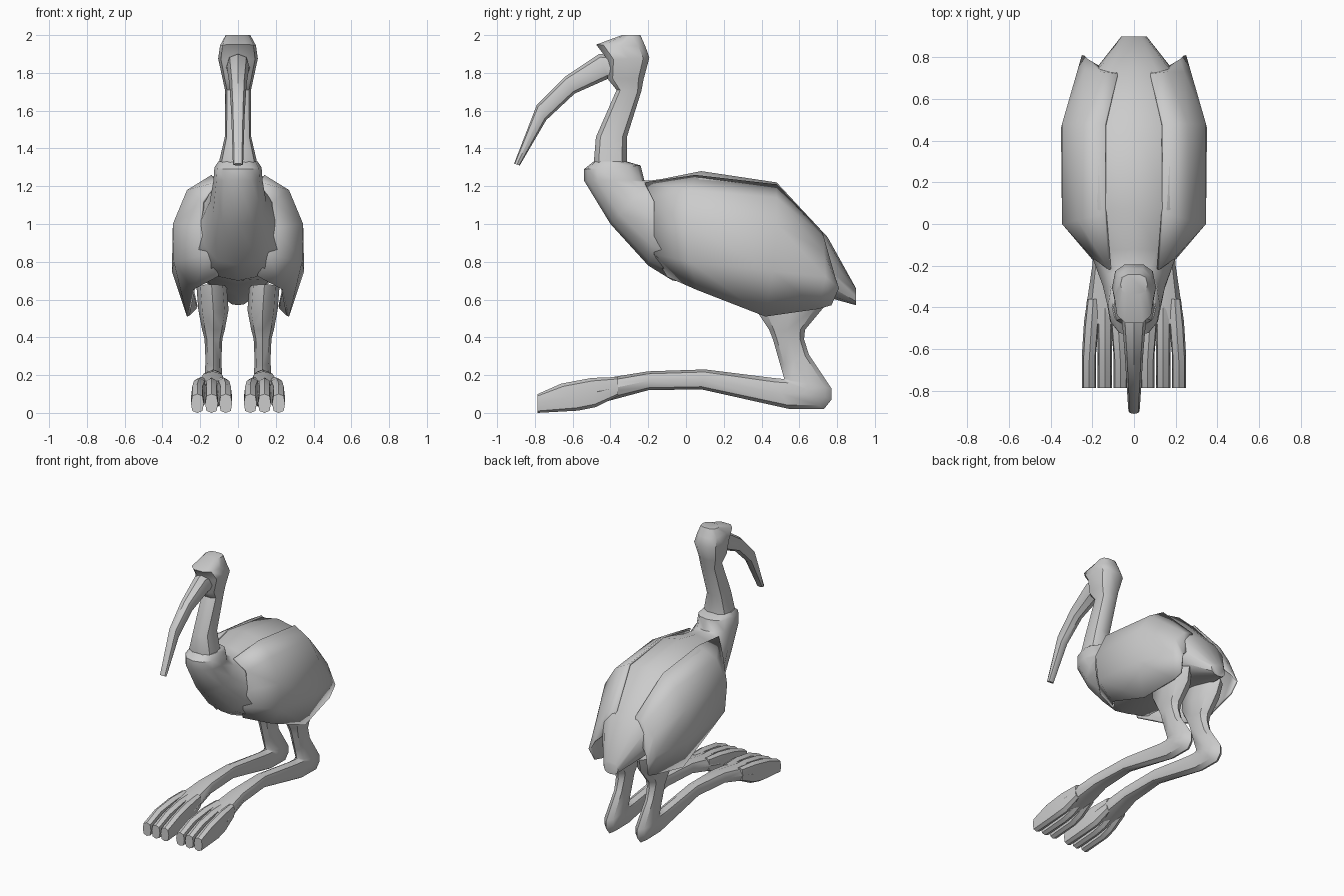
import bpy, bmesh, math
from mathutils import Vector


def finish(name, bm, angle=40, mirror=False, thickness=0):
    bmesh.ops.recalc_face_normals(bm, faces=bm.faces)
    me = bpy.data.meshes.new(name)
    bm.to_mesh(me)
    bm.free()
    ob = bpy.data.objects.new(name, me)
    bpy.context.collection.objects.link(ob)
    if thickness:
        s = ob.modifiers.new("thickness", 'SOLIDIFY')
        s.thickness = thickness
        s.offset = -1
    if mirror:
        m = ob.modifiers.new("mirror", 'MIRROR')
        m.use_axis[0] = True
    bpy.ops.object.select_all(action='DESELECT')
    ob.select_set(True)
    bpy.context.view_layer.objects.active = ob
    bpy.ops.object.shade_smooth_by_angle(angle=math.radians(angle))
    return ob


def loft(name, rings, sides=12, power=2.3, angle=40, mirror=False):
    """Each ring: (y, z) of one edge, (y, z) of the opposite edge, half width, optional x centre."""
    bm = bmesh.new()
    loops = []
    for r in rings:
        y1, z1, y2, z2, w = r[:5]
        cx = r[5] if len(r) > 5 else 0
        mid = Vector((cx, (y1 + y2) / 2, (z1 + z2) / 2))
        half = Vector((0, (y1 - y2) / 2, (z1 - z2) / 2))
        loop = []
        for i in range(sides):
            a = 2 * math.pi * i / sides
            c, s = math.cos(a), math.sin(a)
            c = math.copysign(abs(c) ** (2 / power), c)
            s = math.copysign(abs(s) ** (2 / power), s)
            loop.append(bm.verts.new(mid + half * s + Vector((w * c, 0, 0))))
        loops.append(loop)
    for a, b in zip(loops, loops[1:]):
        for i in range(sides):
            j = (i + 1) % sides
            bm.faces.new((a[i], a[j], b[j], b[i]))
    bm.faces.new(loops[0])
    bm.faces.new(loops[-1])
    return finish(name, bm, angle, mirror)


# Body: collar, chest, back, raised belly and tail
loft("body", [
    (-.31, 1.33, -.49, 1.33, .105),
    (-.24, 1.31, -.54, 1.29, .125),
    (-.22, 1.23, -.54, 1.23, .13),
    (-.19, 1.23, -.40, 1.00, .15),
    (-.12, 1.24, -.20, .78, .20),
    (.08, 1.28, -.07, .70, .30),
    (.48, 1.22, .40, .68, .32),
    (.75, .93, .72, .62, .19),
    (.90, .66, .90, .57, .06)])

# Folded wings hanging over the flanks, each a curved shell
wing = [
    [(.12, -.22, 1.22), (.19, -.17, 1.12), (.20, -.17, .98), (.16, -.17, .84), (.11, -.10, .72)],
    [(.14, .05, 1.26), (.27, .02, 1.18), (.345, .00, 1.0), (.34, .02, .80), (.24, .06, .65)],
    [(.14, .48, 1.21), (.26, .48, 1.14), (.345, .48, 1.0), (.35, .46, .75), (.27, .42, .51)],
    [(.08, .72, .96), (.16, .73, .93), (.24, .73, .85), (.27, .74, .72), (.23, .70, .55)],
    [(.10, .76, .85), (.17, .76, .76), (.22, .79, .72), (.25, .81, .66), (.23, .77, .57)]]
bm = bmesh.new()
grid = [[bm.verts.new(p) for p in row] for row in wing]
for a, b in zip(grid, grid[1:]):
    for i in range(4):
        bm.faces.new((a[i], b[i], b[i + 1], a[i + 1]))
ob = finish("wing", bm, 50, True, .015)
# make sure the shell faces outward so that it thickens inward
if sum(p.normal.x for p in ob.data.polygons) < 0:
    ob.data.flip_normals()

# Neck and head with the brow peak at the front
loft("neck_and_head", [
    (-.49, 1.30, -.31, 1.30, .10),
    (-.49, 1.34, -.31, 1.34, .098),
    (-.48, 1.46, -.31, 1.46, .07),
    (-.37, 1.71, -.235, 1.70, .068),
    (-.42, 1.77, -.22, 1.77, .082),
    (-.42, 1.87, -.19, 1.88, .105),
    (-.48, 1.95, -.21, 1.94, .095),
    (-.34, 2.00, -.24, 2.00, .065)], 10, 2.8)

# Long downcurved beak
loft("beak", [
    (-.38, 1.90, -.36, 1.74, .065),
    (-.46, 1.90, -.41, 1.77, .06),
    (-.64, 1.78, -.59, 1.69, .045),
    (-.79, 1.63, -.74, 1.55, .036),
    (-.91, 1.32, -.88, 1.31, .027)], 8)

# Legs: thigh, heel and the long foot
loft("leg", [
    (.38, .68, .76, .66, .08, .14),
    (.38, .53, .73, .56, .08, .13),
    (.44, .44, .63, .44, .06, .13),
    (.46, .39, .625, .39, .047, .13),
    (.50, .25, .65, .31, .042, .13),
    (.52, .18, .77, .13, .048, .13),
    (.518, .18, .77, .07, .05, .13),
    (.51, .18, .73, .02, .048, .13),
    (.46, .185, .55, .02, .045, .13),
    (.10, .23, .08, .125, .045, .13),
    (-.20, .22, -.20, .12, .065, .135),
    (-.48, .175, -.46, .05, .10, .14)], 8, 2.3, 45, True)

# Three toes on each foot
for k, label in enumerate(("inner", "middle", "outer")):
    x0, x1 = .14 + (k - 1) * .055, .14 + (k - 1) * .075
    loft(label + "_toe", [
        (-.36, .19, -.36, .09, .03, x0),
        (-.50, .185, -.48, .03, .036, (x0 + x1) / 2),
        (-.66, .155, -.57, .012, .034, x1),
        (-.785, .10, -.785, 0, .034, x1)], 8, 3, 45, True)
